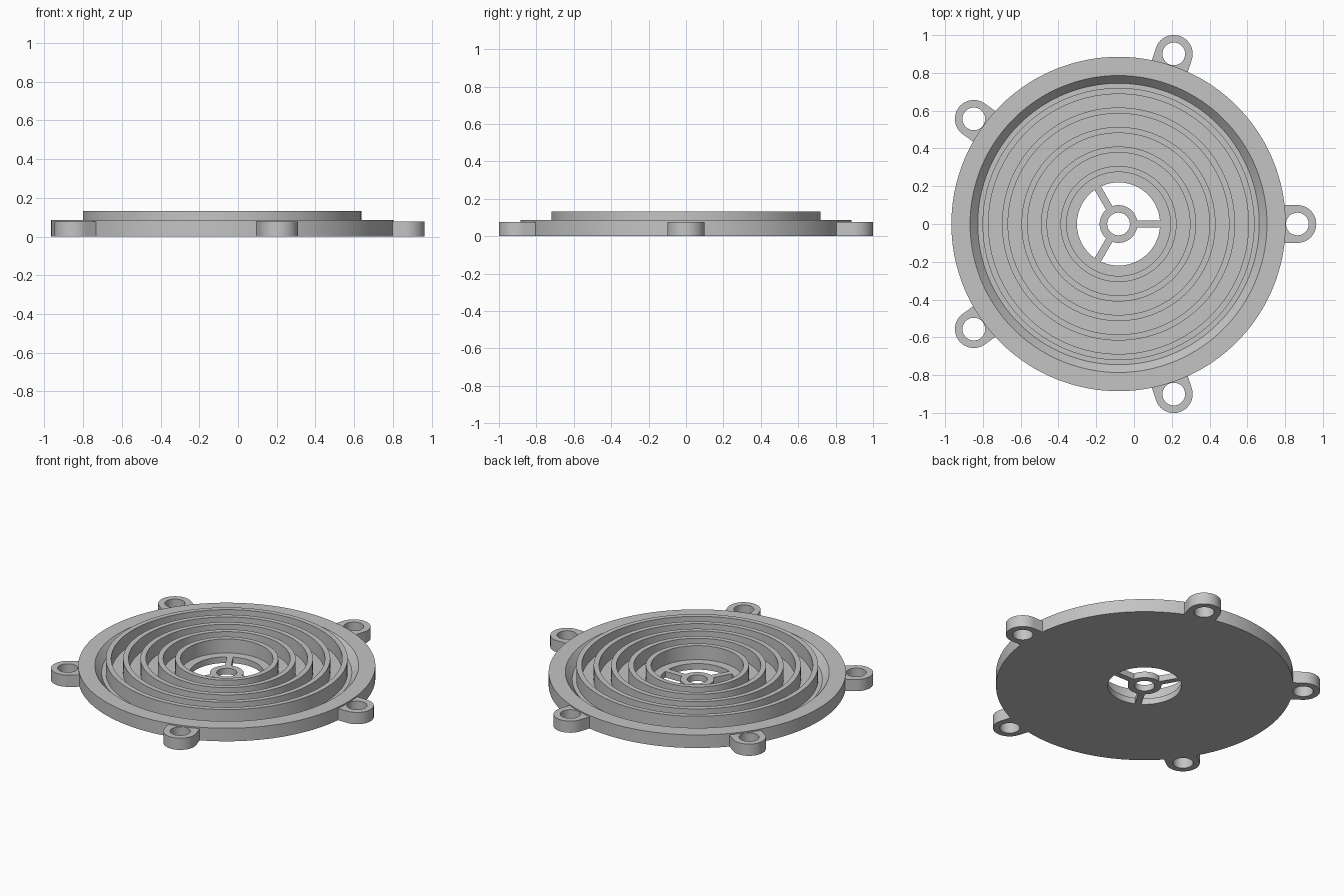
import bpy, bmesh, math
from mathutils import Matrix

cube = bpy.data.objects.get("Cube")
if cube:
    bpy.data.objects.remove(cube, do_unlink=True)

CENTRE_X = -0.082
FLOOR, RIM, RING_TOP, LUG_TOP = 0.04, 0.086, 0.132, 0.077
HOLE_R, DISC_R = 0.22, 0.885

grey = bpy.data.materials.new("plain grey")
grey.use_nodes = True
colour = (0.55, 0.55, 0.55, 1)
grey.diffuse_color = colour
grey.node_tree.nodes["Principled BSDF"].inputs["Base Color"].default_value = colour


def finish(name, bm, matrix=Matrix()):
    bmesh.ops.recalc_face_normals(bm, faces=bm.faces)
    mesh = bpy.data.meshes.new(name)
    bm.to_mesh(mesh)
    bm.free()
    mesh.materials.append(grey)
    obj = bpy.data.objects.new(name, mesh)
    obj.matrix_world = Matrix.Translation((CENTRE_X, 0, 0)) @ matrix
    bpy.context.collection.objects.link(obj)
    bpy.ops.object.select_all(action='DESELECT')
    obj.select_set(True)
    bpy.context.view_layer.objects.active = obj
    bpy.ops.object.shade_smooth_by_angle(angle=math.radians(30))
    return obj


def skin(bm, loops):
    """Join closed loops of equal length, the last one back to the first."""
    rows = [[bm.verts.new(p) for p in loop] for loop in loops]
    for i, a in enumerate(rows):
        b = rows[(i + 1) % len(rows)]
        for j in range(len(a)):
            k = (j + 1) % len(a)
            bm.faces.new((a[j], a[k], b[k], b[j]))


def lathe(name, profile, steps=128):
    bm = bmesh.new()
    turns = [2 * math.pi * i / steps for i in range(steps)]
    skin(bm, [[(r * math.cos(t), r * math.sin(t), z) for t in turns]
              for r, z in profile])
    return finish(name, bm)


# Dish: floor with a centre hole, concentric ribs and a bevelled rim
profile = [(HOLE_R, 0), (HOLE_R, FLOOR)]
for i in range(5):
    outer = 0.307 + 0.1033 * i
    inner = outer - 0.032
    profile += [(inner, FLOOR), (inner, RING_TOP), (outer, RING_TOP), (outer, FLOOR)]
profile += [(0.745, FLOOR), (0.786, RIM), (DISC_R, RIM), (DISC_R, 0)]
lathe("ribbed_dish", profile)

# Hub ring in the centre hole
lathe("hub_ring", [(0.06, 0), (0.06, FLOOR), (0.1, FLOOR), (0.1, 0)], 64)

# Three spokes from hub to dish
for i in range(3):
    bm = bmesh.new()
    bmesh.ops.create_cube(bm, size=1)
    start, end = 0.096, HOLE_R + 0.003
    bmesh.ops.scale(bm, vec=(end - start, 0.038, FLOOR), verts=bm.verts)
    bmesh.ops.translate(bm, vec=((start + end) / 2, 0, FLOOR / 2), verts=bm.verts)
    finish(f"spoke_{i + 1}", bm, Matrix.Rotation(math.radians(120 * i), 4, 'Z'))


# Five mounting lugs: round outside, square where they meet the dish
def lug_radius(t):
    c, s = math.cos(t), abs(math.sin(t))
    if c >= -1e-6:
        return 0.1
    return min(0.1 / max(s, 1e-6), 0.09 / -c)


turns = [2 * math.pi * i / 64 for i in range(64)]
for i in range(5):
    bm = bmesh.new()
    loops = []
    for radius, z in ((lambda t: 0.06, 0), (lambda t: 0.06, LUG_TOP),
                      (lug_radius, LUG_TOP), (lug_radius, 0)):
        loops.append([(0.947 + radius(t) * math.cos(t), radius(t) * math.sin(t), z)
                      for t in turns])
    skin(bm, loops)
    finish(f"mounting_lug_{i + 1}", bm, Matrix.Rotation(math.radians(72 * i), 4, 'Z'))
